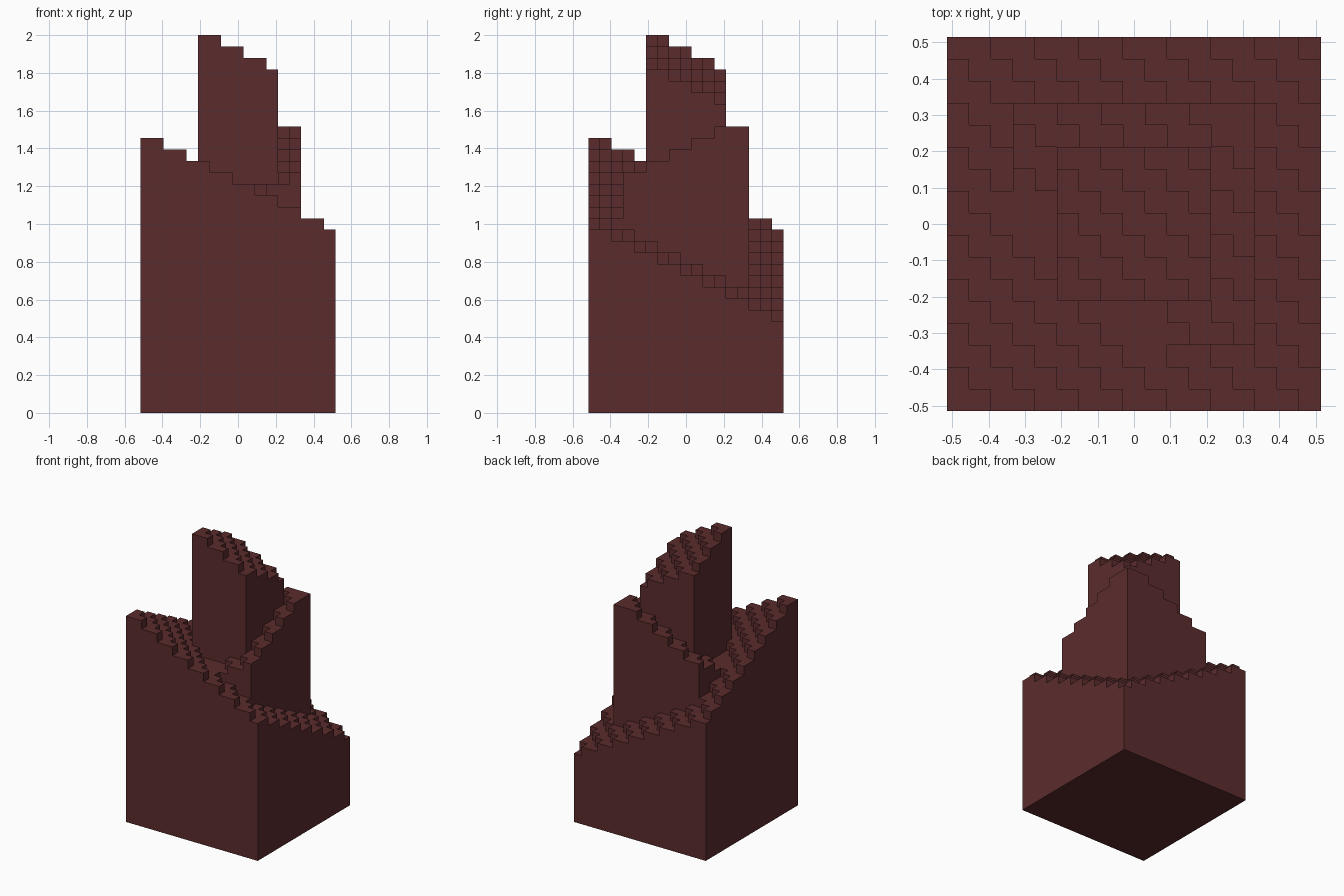
import bpy
import bmesh

old = bpy.data.objects.get("Cube")
if old:
    bpy.data.objects.remove(old, do_unlink=True)

N = 17            # blocks along each side
S = 2 / 33        # block size

mat = bpy.data.materials.new("dark_red_brown")
mat.use_nodes = True
colour = (0.105, 0.025, 0.026, 1)
mat.diffuse_color = colour
mat.node_tree.nodes["Principled BSDF"].inputs["Base Color"].default_value = colour


# Stepped slopes, one block up or down for every two along the diagonal
def base_height(i, j):
    return 24 - (i + j) // 2


def middle_height(i, j):
    return min(25, 13 + (i + j) // 2)


def top_height(i, j):
    return 33 - (i + j - 10) // 2


tiers = [("base_tower", 0, base_height),
         ("middle_tower", 3, middle_height),
         ("top_tower", 5, top_height)]

# The highest tier covers each cell
cells = {}
for name, inset, height in tiers:
    for i in range(inset, N - inset):
        for j in range(inset, N - inset):
            h = height(i, j)
            if h > cells.get((i, j), (0, ""))[0]:
                cells[i, j] = (h, name)


def add_face(bm, points):
    bm.faces.new([bm.verts.new(((x - N / 2) * S, (y - N / 2) * S, z * S))
                  for x, y, z in points])


def build_tier(name):
    bm = bmesh.new()
    for (i, j), (h, owner) in cells.items():
        if owner != name:
            continue
        ring = [(i, j), (i + 1, j), (i + 1, j + 1), (i, j + 1)]
        # Step top
        add_face(bm, [(x, y, h) for x, y in ring])
        # Walls down to lower neighbours
        for k, (di, dj) in enumerate([(0, -1), (1, 0), (0, 1), (-1, 0)]):
            low = cells.get((i + di, j + dj), (0, ""))[0]
            if low < h:
                a, b = ring[k], ring[(k + 1) % 4]
                add_face(bm, [(*a, low), (*b, low), (*b, h), (*a, h)])
    # Underside
    if name == "base_tower":
        add_face(bm, [(0, 0, 0), (0, N, 0), (N, N, 0), (N, 0, 0)])
    bmesh.ops.remove_doubles(bm, verts=bm.verts, dist=S / 100)
    mesh = bpy.data.meshes.new(name)
    bm.to_mesh(mesh)
    bm.free()
    mesh.materials.append(mat)
    bpy.context.collection.objects.link(bpy.data.objects.new(name, mesh))


for name, _, _ in tiers:
    build_tier(name)
